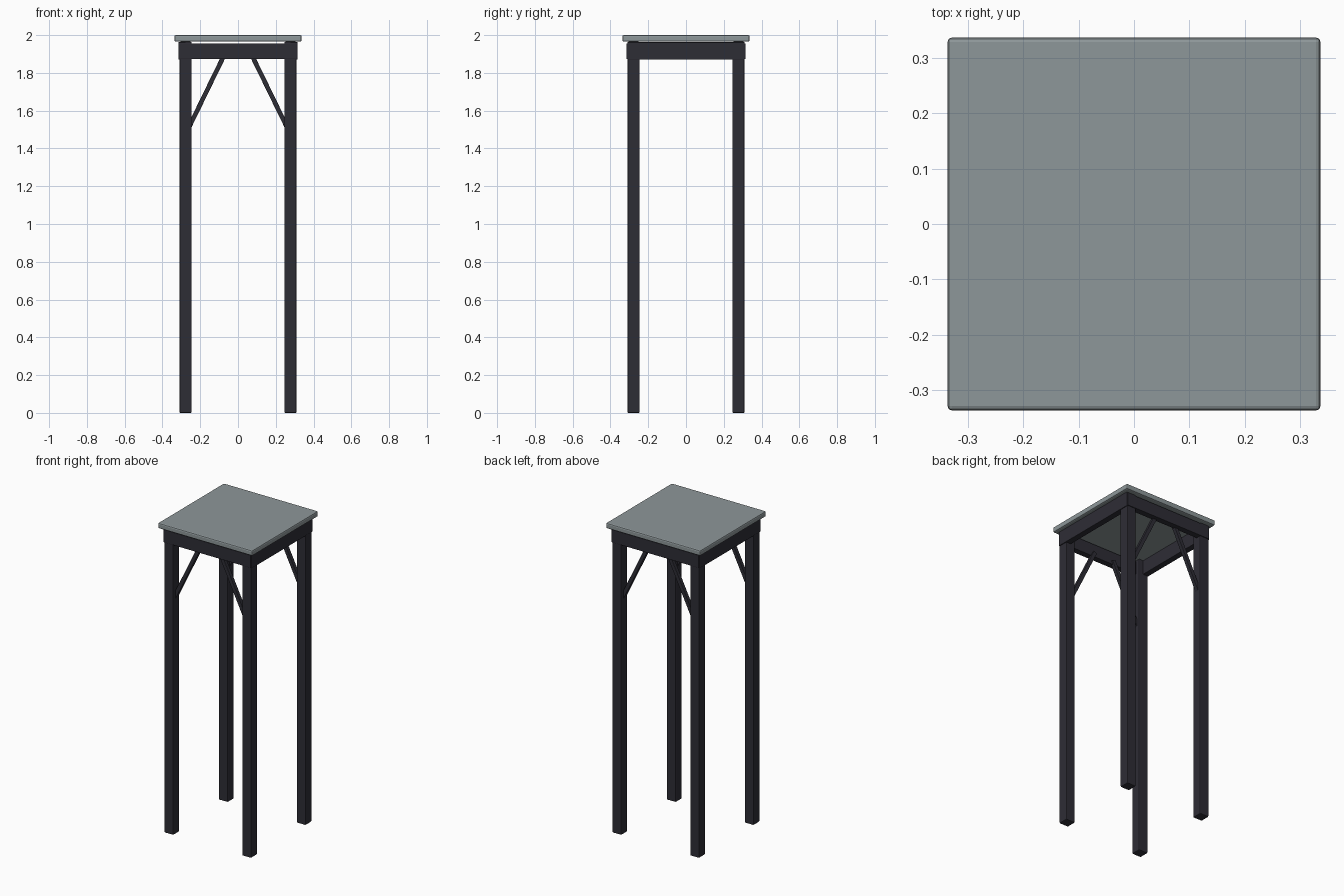
import bpy
import math
from mathutils import Vector

cube = bpy.data.objects.get("Cube")
if cube:
    bpy.data.objects.remove(cube, do_unlink=True)


def make_material(name, rgb):
    mat = bpy.data.materials.new(name)
    mat.use_nodes = True
    color = (*rgb, 1.0)
    mat.diffuse_color = color
    mat.node_tree.nodes["Principled BSDF"].inputs["Base Color"].default_value = color
    return mat


def box(name, low, high, mat, bevel, tilt=0.0):
    """Bevelled box between two corners, optionally tilted about y."""
    low, high = Vector(low), Vector(high)
    bpy.ops.mesh.primitive_cube_add(size=1, location=(low + high) / 2)
    obj = bpy.context.object
    obj.name = name
    obj.scale = high - low
    bpy.ops.object.transform_apply(location=False, rotation=False, scale=True)
    obj.rotation_euler.y = tilt
    obj.data.materials.append(mat)
    mod = obj.modifiers.new("soft_edges", "BEVEL")
    mod.width = bevel
    mod.segments = 2
    return obj


grey = make_material("grey top", (0.27, 0.31, 0.32))
dark = make_material("dark frame", (0.027, 0.026, 0.036))

INNER, OUTER = 0.245, 0.31      # leg faces
RAIL_IN, RAIL_OUT = 0.275, 0.315
TOP_Z = 1.965

# Table top
box("table_top", (-0.337, -0.337, TOP_Z), (0.337, 0.337, 2.0), grey, 0.008)

# Legs
for sx, side in ((1, "left"), (-1, "right")):
    for sy, end in ((-1, "front"), (1, "back")):
        mid = (INNER + OUTER) / 2
        half = (OUTER - INNER) / 2
        x, y = sx * mid, sy * mid
        box(f"{end}_{side}_leg", (x - half, y - half, 0),
            (x + half, y + half, TOP_Z), dark, 0.006)

        # Diagonal brace from the leg up to the front or back rail
        foot = Vector((sx * 0.258, y, 1.515))
        head = Vector((sx * 0.07, y, 1.90))
        span = head - foot
        centre = (foot + head) / 2
        size = Vector((0.012, 0.012, span.length / 2))
        box(f"{end}_{side}_brace", centre - size, centre + size, dark, 0.002,
            math.atan2(span.x, span.z))

# Front and back rails, slightly below the top
for sy, end in ((-1, "front"), (1, "back")):
    y0, y1 = sorted((sy * RAIL_IN, sy * RAIL_OUT))
    box(f"{end}_rail", (-OUTER, y0, 1.873), (OUTER, y1, 1.956), dark, 0.003)

# Side rails
for sx, side in ((1, "left"), (-1, "right")):
    x0, x1 = sorted((sx * RAIL_IN, sx * RAIL_OUT))
    box(f"{side}_rail", (x0, -OUTER, 1.87), (x1, OUTER, 1.963), dark, 0.003)
